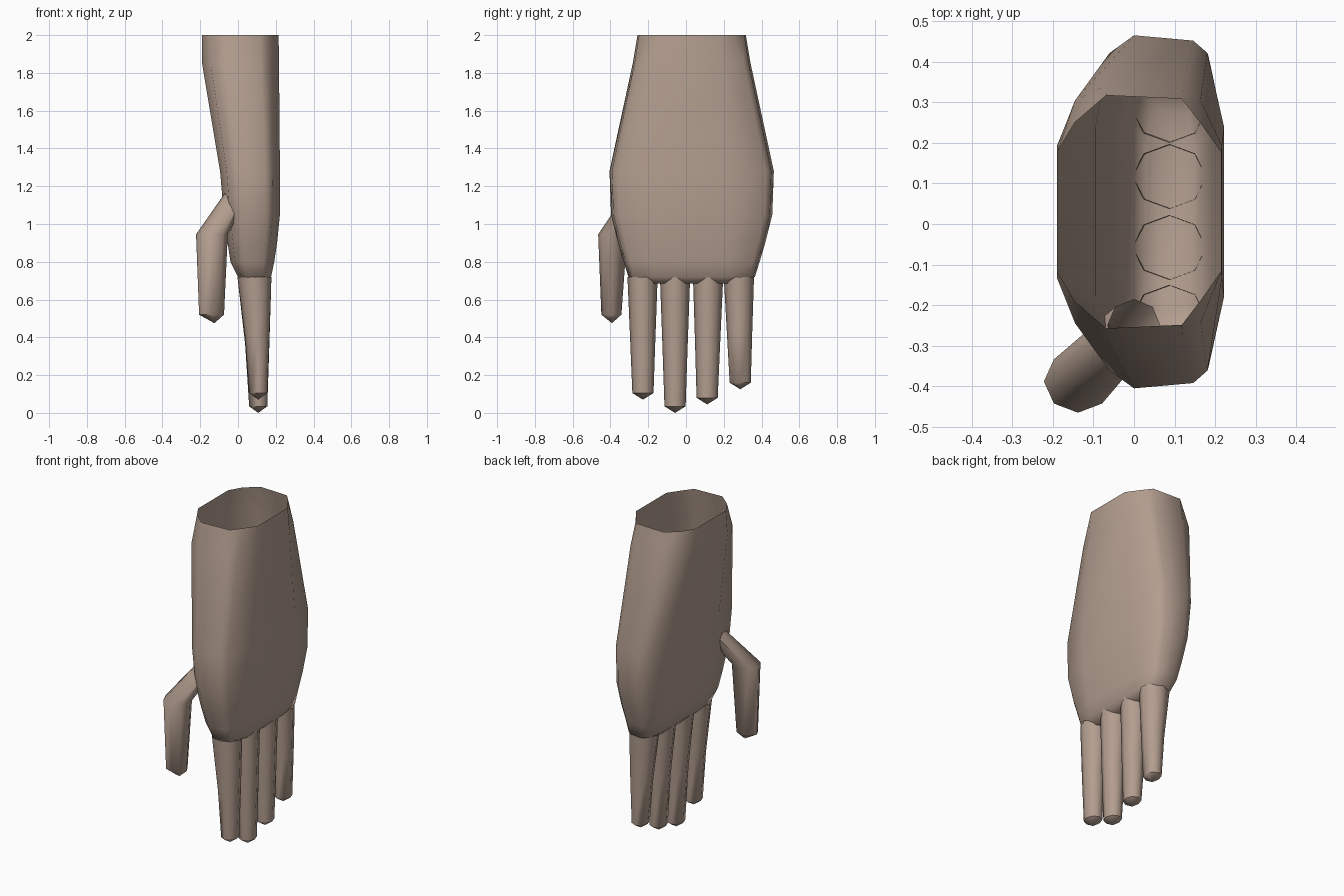
import bpy
import math

cube = bpy.data.objects.get("Cube")
if cube:
    bpy.data.objects.remove(cube)

skin = bpy.data.materials.new("skin_tan")
skin.use_nodes = True
skin.diffuse_color = (0.45, 0.34, 0.275, 1)
skin.node_tree.nodes["Principled BSDF"].inputs["Base Color"].default_value = skin.diffuse_color


def loft(name, rings, tip=None):
    """Skin a list of equal rings, open at the start, closed by a tip point or a flat face."""
    n = len(rings[0])
    verts = [p for ring in rings for p in ring]
    faces = []
    for r in range(len(rings) - 1):
        for i in range(n):
            j = (i + 1) % n
            faces.append((r * n + i, r * n + j, r * n + n + j, r * n + n + i))
    last = range(len(verts) - n, len(verts))
    if tip:
        verts.append(tip)
        faces += [(last[i], last[(i + 1) % n], len(verts) - 1) for i in range(n)]
    else:
        faces.append(tuple(last))
    mesh = bpy.data.meshes.new(name)
    # rings run downward and counter-clockwise, so flip for outward normals
    mesh.from_pydata(verts, [], [f[::-1] for f in faces])
    mesh.materials.append(skin)
    obj = bpy.data.objects.new(name, mesh)
    bpy.context.collection.objects.link(obj)
    bpy.ops.object.select_all(action="DESELECT")
    obj.select_set(True)
    bpy.context.view_layer.objects.active = obj
    bpy.ops.object.shade_smooth_by_angle(angle=math.radians(50))
    return obj


def palm_ring(z, x0, x1, half, side, shoulder):
    """Flat-sided rounded section, the same at the front and back."""
    profile = [(1, side), (0.87, shoulder), (0.76, 0.97),
               (0.3, 1), (0.11, shoulder), (0, side)]
    outline = profile + [(u, -v) for u, v in reversed(profile)]
    return [(x0 + u * (x1 - x0), 0.03 + v * half, z) for u, v in outline]


def round_ring(x, y, z, rx, ry):
    angles = [math.tau * i / 8 for i in range(8)]
    return [(x + rx * math.cos(a), y + ry * math.sin(a), z) for a in angles]


# Hollow wrist and palm, open at the top
loft("palm", [palm_ring(*r) for r in (
    (2.0, -0.19, 0.215, 0.287, 0.51, 0.77),
    (1.85, -0.19, 0.217, 0.312, 0.52, 0.88),
    (1.28, -0.095, 0.222, 0.435, 0.48, 0.9),
    (1.05, -0.075, 0.222, 0.427, 0.48, 0.9),
    (0.9, -0.055, 0.207, 0.39, 0.5, 0.9),
    (0.8, -0.04, 0.192, 0.36, 0.55, 0.9),
    (0.72, 0.0, 0.175, 0.335, 0.6, 0.92),
    (0.685, 0.03, 0.15, 0.25, 0.6, 0.92))])

# Four tapered fingers: base y, tip y, tip height
for name, y0, y1, low in (("index_finger", -0.23, -0.228, 0.07),
                          ("middle_finger", -0.058, -0.058, 0.0),
                          ("ring_finger", 0.117, 0.112, 0.045),
                          ("little_finger", 0.28, 0.287, 0.125)):
    middle = (0.72 + low) / 2
    loft(name, [round_ring(0.087, y0, 0.72, 0.09, 0.08),
                round_ring(0.102, (y0 + y1) / 2, middle, 0.064, 0.067),
                round_ring(0.107, y1, low + 0.035, 0.048, 0.056)],
         (0.107, y1, low))

# Bent thumb rising into the palm
loft("thumb", [round_ring(0.0, -0.25, 1.17, 0.065, 0.065),
               round_ring(-0.138, -0.388, 0.945, 0.084, 0.077),
               round_ring(-0.14, -0.395, 0.52, 0.066, 0.053)],
     (-0.125, -0.392, 0.475))
